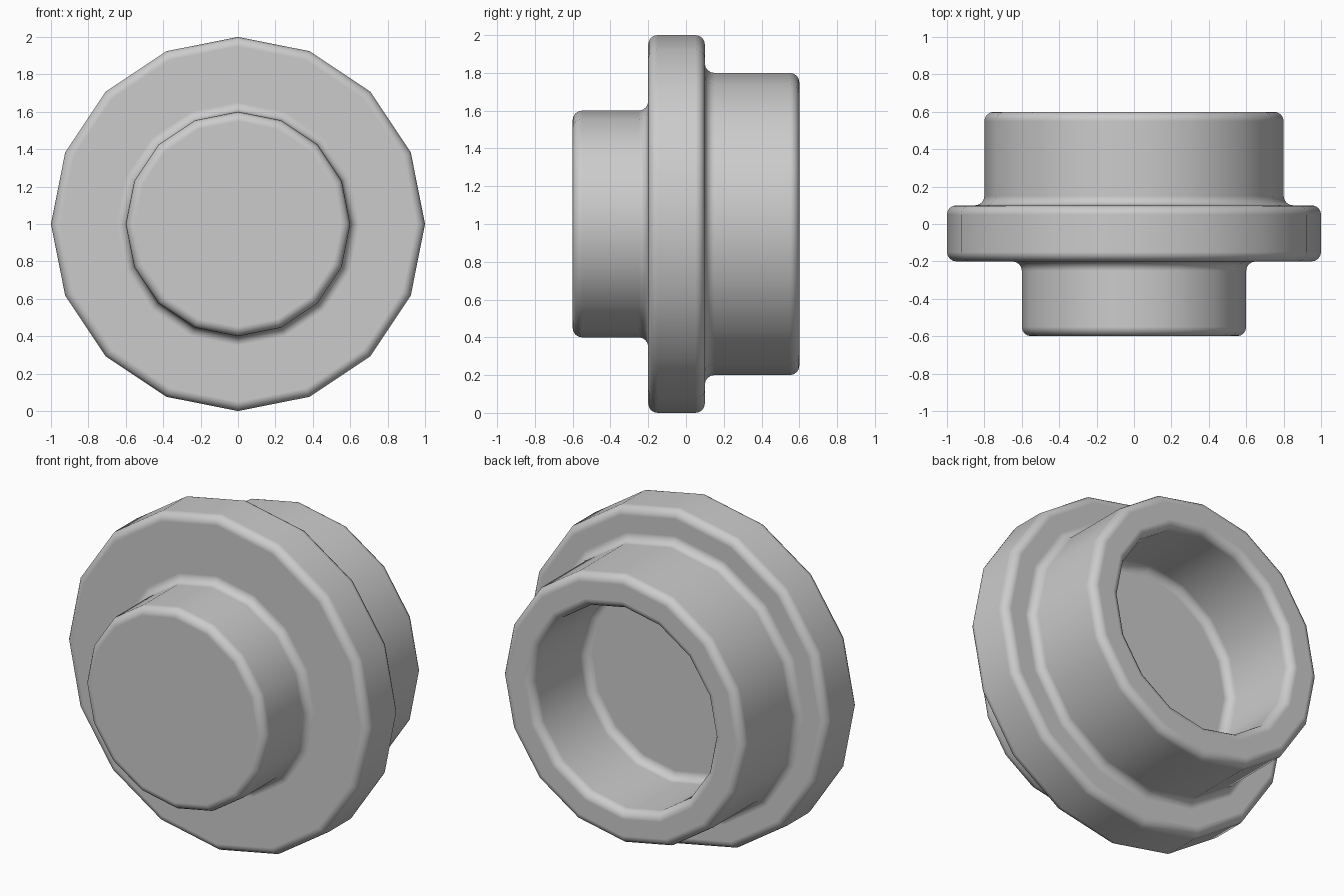
import bpy, bmesh
from math import sin, cos, pi
from mathutils import Vector

if "Cube" in bpy.data.objects:
    bpy.data.objects.remove(bpy.data.objects["Cube"])

SIDES = 16      # segments around the axis
FILLET = 0.05   # corner radius
STEPS = 4       # segments per rounded corner

# Lathe profile (radius, y): front boss, flange, rear collar, rear recess
PROFILE = [(0, -0.6), (0.6, -0.6), (0.6, -0.2), (1.0, -0.2), (1.0, 0.1),
           (0.8, 0.1), (0.8, 0.6), (0.6, 0.6), (0.6, 0.1), (0, 0.1)]


def rounded(points):
    """Replace every inner right-angle corner by a quarter arc."""
    result = []
    for prev, corner, nxt in zip(points, points[1:], points[2:]):
        p, c, n = Vector(prev), Vector(corner), Vector(nxt)
        u = (p - c).normalized() * FILLET
        v = (n - c).normalized() * FILLET
        for i in range(STEPS + 1):
            a = i / STEPS * pi / 2
            result.append(c + u * (1 - sin(a)) + v * (1 - cos(a)))
    return result


def lathe_y(name, points, z):
    """Revolve a profile around the y axis and cap both ends."""
    bm = bmesh.new()
    rings = []
    for r, y in points:
        rings.append([bm.verts.new((r * cos(2 * pi * k / SIDES), y,
                                    z + r * sin(2 * pi * k / SIDES)))
                      for k in range(SIDES)])
    for a, b in zip(rings, rings[1:]):
        for k in range(SIDES):
            m = (k + 1) % SIDES
            bm.faces.new((a[k], a[m], b[m], b[k]))
    bm.faces.new(rings[0])
    bm.faces.new(rings[-1])
    bmesh.ops.recalc_face_normals(bm, faces=bm.faces)
    mesh = bpy.data.meshes.new(name)
    bm.to_mesh(mesh)
    bm.free()
    obj = bpy.data.objects.new(name, mesh)
    bpy.context.collection.objects.link(obj)
    return obj


# One-piece flanged plug
plug = lathe_y("flanged_plug", rounded(PROFILE), 1.0)

# Smooth shading with clean flat faces
bpy.context.view_layer.objects.active = plug
plug.select_set(True)
bpy.ops.object.shade_smooth()
weighted = plug.modifiers.new("weighted_normals", 'WEIGHTED_NORMAL')
weighted.weight = 100
